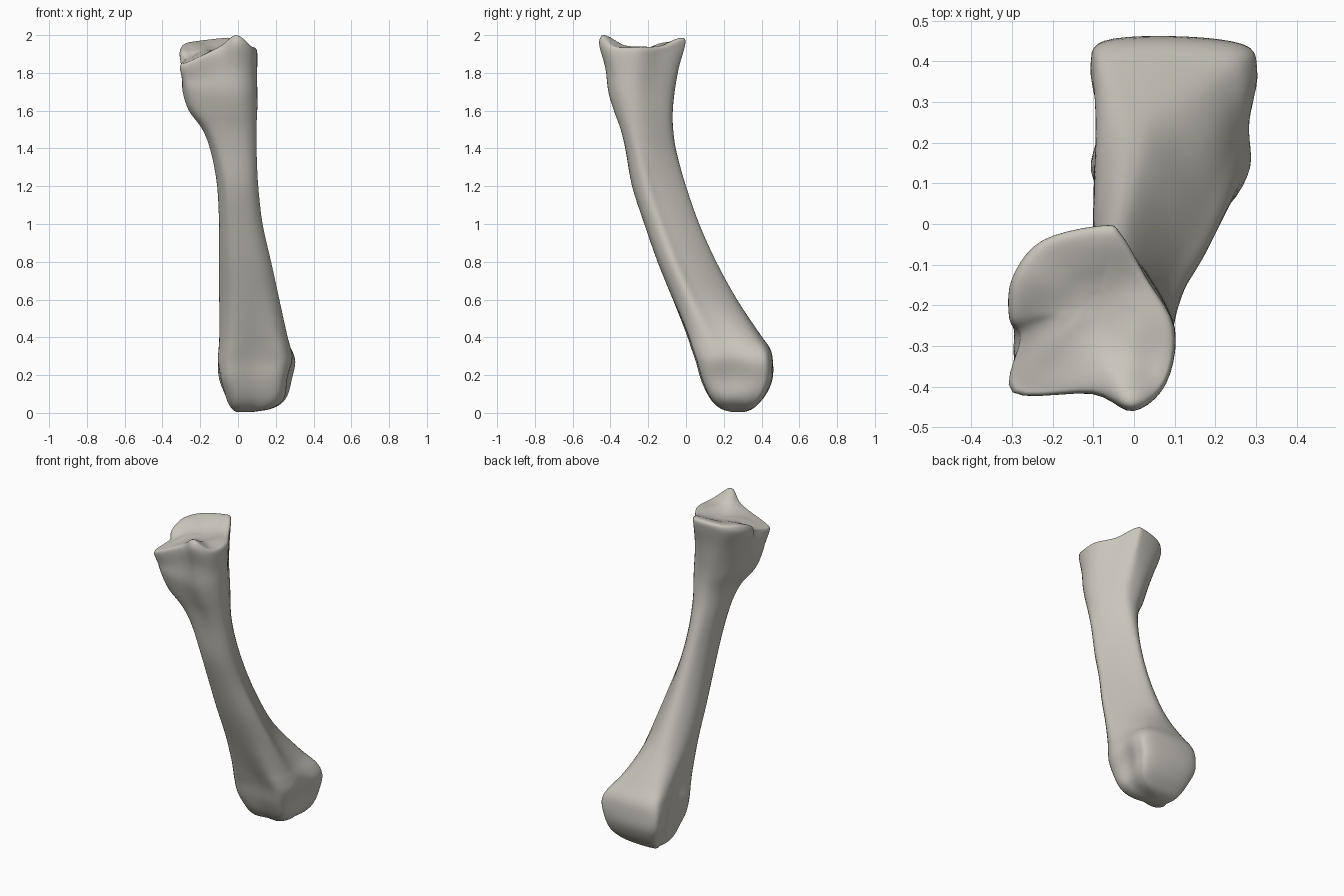
import bpy, bmesh

cube = bpy.data.objects.get("Cube")
if cube:
    bpy.data.objects.remove(cube, do_unlink=True)

# Cross-section outlines in unit boxes, counter-clockwise from the front middle
HEAD = [(.5, .04), (.82, .02), (.96, .22), (.97, .5), (1, .8), (.92, .95),
        (.5, 1), (.08, .97), (0, .82), (.04, .5), (0, .2), (.15, 0)]
SHAFT = [(.5, 0), (.82, .07), (1, .26), (.9, .46), (.72, .72), (.52, .93),
         (.36, 1), (.19, .93), (.05, .73), (0, .5), (.03, .25), (.2, .04)]
FLARE = [(.5, .03), (.78, .02), (.96, .17), (1, .42), (.87, .72), (.72, .95),
         (.56, 1), (.38, .96), (.21, .79), (.08, .52), (0, .25), (.12, .05)]
BASE = [(.5, .09), (.75, 0), (.95, .15), (1, .45), (.83, .72), (.68, .95),
        (.57, 1), (.2, .92), (.02, .72), (0, .5), (.06, .39), (.02, .1)]
SHAPES = [HEAD, SHAFT, FLARE, BASE]

# Height, x range, y range and outline blend of each level
LEVELS = [
    (.005, -.01, .08, .24, .31, 0), (.02, -.03, .17, .19, .35, 0),
    (.05, -.05, .23, .15, .385, 0), (.1, -.07, .265, .115, .425, 0),
    (.18, -.1, .285, .08, .458, 0), (.27, -.107, .303, .055, .46, 0),
    (.34, -.102, .29, .03, .445, .1), (.42, -.1, .265, 0, .39, .4),
    (.6, -.1, .22, -.07, .27, .9), (.8, -.1, .175, -.15, .16, 1),
    (1, -.1, .13, -.22, .07, 1), (1.2, -.11, .107, -.285, 0, 1),
    (1.38, -.145, .1, -.32, -.05, 1.3), (1.5, -.19, .1, -.35, -.068, 1.7),
    (1.6, -.26, .1, -.385, -.07, 2), (1.7, -.295, .1, -.415, -.06, 2.1)]

# Saddle-shaped joint surface: x, y, height
KNOBS = [(.02, -.42, 2.01), (-.3, -.39, 1.85), (.09, -.33, 1.9), (.04, -.3, 1.945),
         (.06, -.2, 1.94), (-.06, 0, 1.985), (-.25, -.08, 1.972), (-.3, -.18, 1.95),
         (-.28, -.28, 1.88), (-.1, -.24, 1.92), (-.13, -.4, 1.935)]


def joint_height(x, y):
    weights = [1 / ((x - a) ** 2 + (y - b) ** 2 + .001) ** 1.5 for a, b, _ in KNOBS]
    return sum(w * k[2] for w, k in zip(weights, KNOBS)) / sum(weights)


def outline(x0, x1, y0, y1, blend):
    i = min(int(blend), len(SHAPES) - 2)
    f = blend - i
    return [(x0 + (x1 - x0) * (a[0] * (1 - f) + b[0] * f),
             y0 + (y1 - y0) * (a[1] * (1 - f) + b[1] * f))
            for a, b in zip(SHAPES[i], SHAPES[i + 1])]


def spline(pts, closed, steps):
    # Smooth curve through every given point
    n, out = len(pts), []
    for i in range(n if closed else n - 1):
        p = [pts[j % n] if closed else pts[max(0, min(n - 1, j))] for j in range(i - 1, i + 3)]
        for s in range(steps):
            t = s / steps
            out.append(tuple(.5 * (2 * b + (c - a) * t + (2 * a - 5 * b + 4 * c - d) * t * t
                                   + (3 * b - a - 3 * c + d) * t ** 3) for a, b, c, d in zip(*p)))
    return out if closed else out + [tuple(pts[-1])]


rings = [[(x, y, z) for x, y in outline(*box)] for z, *box in LEVELS]

# Flared end rising to a rounded rim
low = 1.7
for f, box in [(.42, (-.306, .099, -.43, -.04, 2.5)), (.8, (-.306, .1, -.458, -.01, 3))]:
    rings.append([(x, y, low + f * (joint_height(x, y) - low)) for x, y in outline(*box)])

# Rings running inwards across the joint surface
for f, size in [(.95, .98), (1, .91), (1, .75), (1, .5), (1, .28), (1, .08)]:
    ring = []
    for x, y in outline(-.306, .1, -.46, 0, 3):
        x, y = -.09 + (x + .09) * size, -.19 + (y + .19) * size
        ring.append((x, y, low + f * (joint_height(x, y) - low)))
    rings.append(ring)

# Skin the rings
columns = [spline(c, False, 4) for c in zip(*rings)]
rows = [spline(r, True, 5) for r in zip(*columns)]
bm = bmesh.new()
verts = [[bm.verts.new(p) for p in row] for row in rows]
for lower, upper in zip(verts, verts[1:]):
    for i in range(len(lower)):
        j = (i + 1) % len(lower)
        bm.faces.new((lower[i], lower[j], upper[j], upper[i]))
bm.faces.new(verts[0][::-1])
bm.faces.new(verts[-1])
bmesh.ops.recalc_face_normals(bm, faces=bm.faces)

# Shallow hollows on both sides of the rounded head
for side in (-1, 1):
    for v in bm.verts:
        d = ((v.co.y - .23) ** 2 + (v.co.z - .2) ** 2) / .14 ** 2
        if d < 1 and (v.co.x - .1) * side > .08:
            v.co.x -= side * .018 * (1 - d) ** 2

mesh = bpy.data.meshes.new("long_bone")
bm.to_mesh(mesh)
bm.free()
bone = bpy.data.objects.new("long_bone", mesh)
bpy.context.collection.objects.link(bone)

# Warm grey bone colour
colour = (.58, .56, .5, 1)
mat = bpy.data.materials.new("bone_grey")
mat.use_nodes = True
mat.diffuse_color = colour
mat.node_tree.nodes["Principled BSDF"].inputs["Base Color"].default_value = colour
mesh.materials.append(mat)

bpy.ops.object.select_all(action="DESELECT")
bone.select_set(True)
bpy.context.view_layer.objects.active = bone
bpy.ops.object.shade_smooth_by_angle(angle=1.2)
